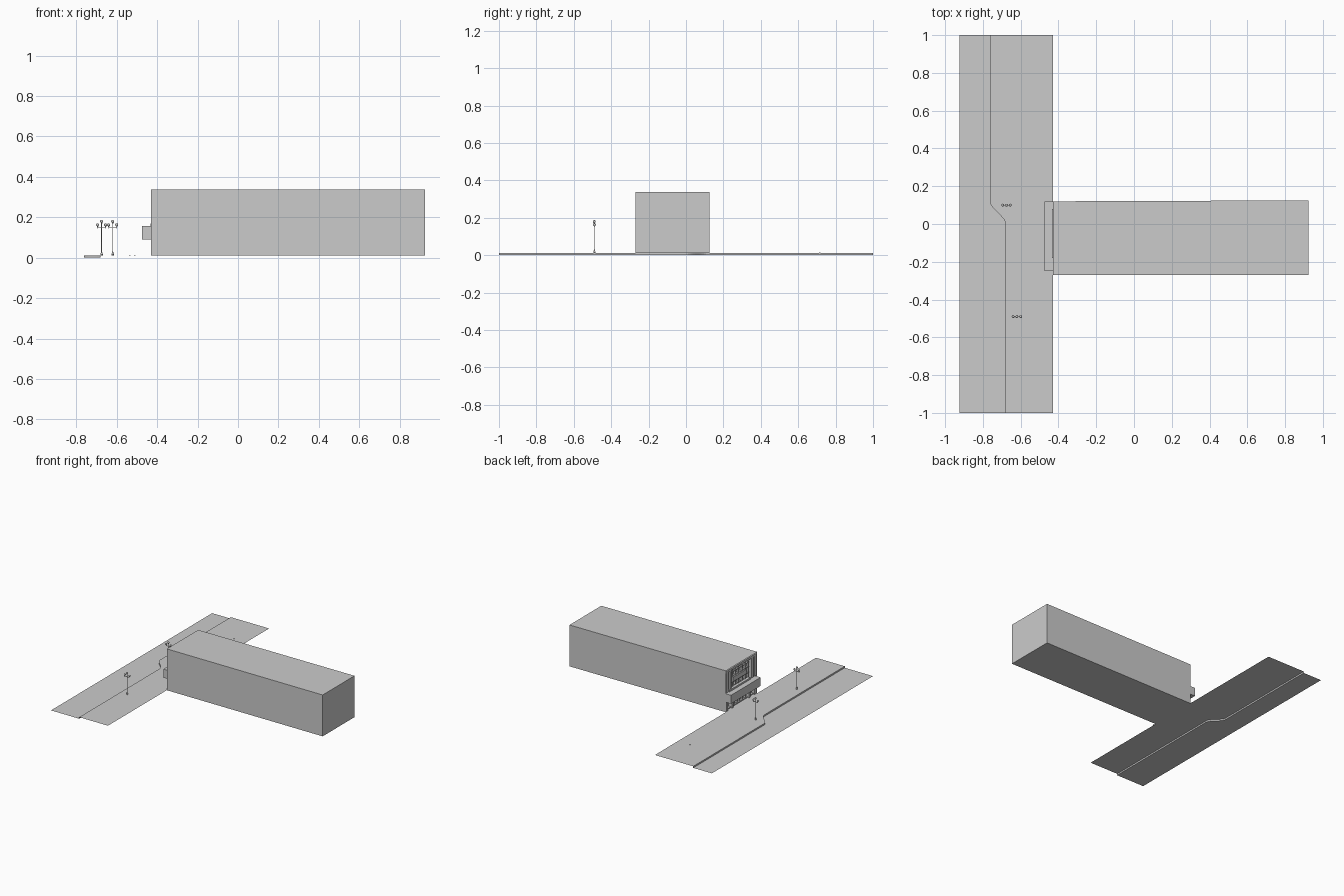
import bpy, bmesh, math
from mathutils import Vector

if "Cube" in bpy.data.objects:
    bpy.data.objects.remove(bpy.data.objects["Cube"])

WALK = 0.012          # pavement height
FRONT = -0.43         # building front plane


def new_object(name, bm):
    mesh = bpy.data.meshes.new(name)
    bm.to_mesh(mesh)
    bm.free()
    ob = bpy.data.objects.new(name, mesh)
    bpy.context.collection.objects.link(ob)
    return ob


def add_box(bm, x0, x1, y0, y1, z0, z1):
    vs = bmesh.ops.create_cube(bm, size=1)["verts"]
    for v in vs:
        v.co = Vector((x1 if v.co.x > 0 else x0,
                       y1 if v.co.y > 0 else y0,
                       z1 if v.co.z > 0 else z0))
    return vs


def boxes(name, items):
    bm = bmesh.new()
    for it in items:
        add_box(bm, *it)
    return new_object(name, bm)


def strip(name, a, b):
    bm = bmesh.new()
    va = [bm.verts.new(p) for p in a]
    vb = [bm.verts.new(p) for p in b]
    for i in range(len(a) - 1):
        bm.faces.new((va[i], vb[i], vb[i + 1], va[i + 1]))
    return new_object(name, bm)


def lathe(bm, x, y, profile, n=10):
    rings = []
    for r, z in profile:
        rings.append([bm.verts.new((x + r * math.cos(2 * math.pi * k / n),
                                    y + r * math.sin(2 * math.pi * k / n), z)) for k in range(n)])
    for lo, hi in zip(rings, rings[1:]):
        for k in range(n):
            bm.faces.new((lo[k], lo[(k + 1) % n], hi[(k + 1) % n], hi[k]))
    bm.faces.new(rings[0][::-1])
    bm.faces.new(rings[-1])


# Street: road, curb face and pavement share one S-shaped line
line = [(-0.68, -1.0)]
for i in range(11):
    t = i / 10
    line.append((-0.68 - 0.083 * t * t * (3 - 2 * t), 0.12 * t))
line.append((-0.763, 1.0))
low = [(x, y, 0) for x, y in line]
high = [(x, y, WALK) for x, y in line]
strip("road", [(-0.925, y, 0) for x, y in line], low)
strip("curb", low, high)
strip("pavement", high, [(FRONT, y, WALK) for x, y in line])

# Building shell with a recessed front
bm = bmesh.new()
vs = add_box(bm, FRONT, 0.925, -0.27, 0.12, WALK, 0.337)
for v in vs:
    if v.co.x > 0 and v.co.y > 0:
        v.co.y = 0.125
bm.normal_update()
face = min(bm.faces, key=lambda f: f.calc_center_median().x)
bmesh.ops.inset_individual(bm, faces=[face], thickness=0.008)
for v in face.verts:
    v.co.x += 0.03
new_object("building_shell", bm)

# Upper facade: piers, lintel, sill and window grid
xf = FRONT + 0.002
piers = []
for y in (-0.255, -0.215, 0.053, 0.093):
    piers.append((xf, FRONT + 0.03, y - 0.009, y + 0.027, 0.155, 0.315))
boxes("upper_piers", [(a, b, c, d - 0.012, e, f) for a, b, c, d, e, f in piers])
boxes("cornice", [(xf, FRONT + 0.03, -0.262, 0.112, 0.312, 0.329),
                  (FRONT - 0.004, FRONT + 0.02, -0.18, 0.08, 0.155, 0.17)])
frame = []
for i in range(7):
    y = -0.18 + 0.235 * i / 6
    frame.append((FRONT + 0.014, FRONT + 0.03, y - 0.003, y + 0.003, 0.17, 0.312))
for z in (0.205, 0.25, 0.285):
    frame.append((FRONT + 0.016, FRONT + 0.03, -0.19, 0.055, z - 0.003, z + 0.003))
boxes("window_frames", frame)
boxes("window_panel", [(FRONT + 0.008, FRONT + 0.02, -0.15, 0.02, 0.21, 0.245)])

# Canopy over the entrance
boxes("canopy", [(-0.475, FRONT + 0.005, -0.248, 0.12, 0.09, 0.157)])

# Ground floor: pillars and door frames
boxes("ground_pillars", [(xf, FRONT + 0.03, y - 0.011, y + 0.011, WALK, 0.1)
                         for y in (-0.25, -0.18, 0.03, 0.1)])
doors = []
for i in range(5):
    y = -0.145 + 0.14 * i / 4
    doors.append((FRONT + 0.014, FRONT + 0.03, y - 0.003, y + 0.003, WALK, 0.09))
for y0, y1 in ((-0.24, -0.19), (-0.17, 0.02), (0.04, 0.09)):
    doors.append((FRONT + 0.014, FRONT + 0.03, y0, y1, 0.07, 0.076))
    doors.append((FRONT + 0.012, FRONT + 0.03, y0, y1, WALK, 0.022))
boxes("door_frames", doors)


# Street lamps with three globes each
def lamp(name, x, y):
    bm = bmesh.new()
    lathe(bm, x, y, [(0.006, WALK), (0.006, 0.018), (0.004, 0.024), (0.0022, 0.03),
                     (0.0018, 0.168), (0.004, 0.172)])
    add_box(bm, x - 0.02, x + 0.02, y - 0.0015, y + 0.0015, 0.149, 0.152)
    for dx in (-0.02, 0.02):
        lathe(bm, x + dx, y, [(0.001, 0.145), (0.0018, 0.153), (0.004, 0.156)])
    new_object(name + "_post", bm)
    bm = bmesh.new()
    for dx, z in ((-0.02, 0.163), (0, 0.18), (0.02, 0.163)):
        geo = bmesh.ops.create_uvsphere(bm, u_segments=12, v_segments=8, radius=0.0075)
        bmesh.ops.translate(bm, verts=geo["verts"], vec=(x + dx, y, z))
    for f in bm.faces:
        f.smooth = True
    new_object(name + "_globes", bm)


lamp("lamp_near", -0.62, -0.49)
lamp("lamp_far", -0.675, 0.10)

# Small covers set in the pavement
bm = bmesh.new()
for x, y in ((-0.536, 0.716), (-0.51, 0.05)):
    lathe(bm, x, y, [(0.004, WALK), (0.004, WALK + 0.002)])
new_object("pavement_covers", bm)
